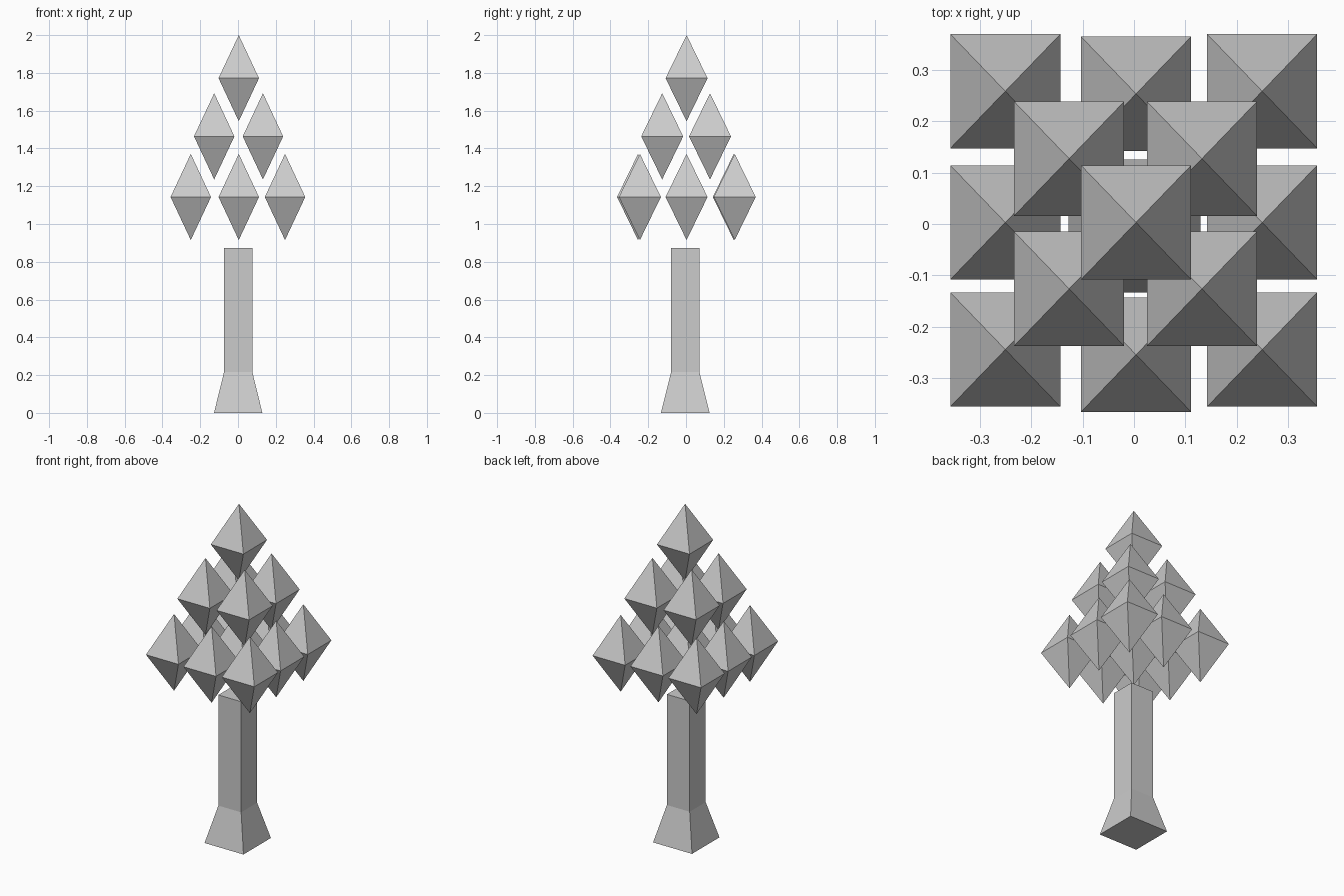
import bpy

if "Cube" in bpy.data.objects:
    bpy.data.objects.remove(bpy.data.objects["Cube"])


def make_object(name, verts, faces, location=(0, 0, 0)):
    mesh = bpy.data.meshes.new(name)
    mesh.from_pydata(verts, [], faces)
    mesh.update()
    obj = bpy.data.objects.new(name, mesh)
    obj.location = location
    bpy.context.collection.objects.link(obj)
    return obj


def square_ring(hx, hy, z):
    return [(-hx, -hy, z), (hx, -hy, z), (hx, hy, z), (-hx, hy, z)]


# Trunk: square column with a flared foot
verts = (square_ring(0.128, 0.129, 0) + square_ring(0.075, 0.075, 0.216)
         + square_ring(0.075, 0.075, 0.874))
faces = [(3, 2, 1, 0), (8, 9, 10, 11)]
for r in (0, 4):
    for i in range(4):
        j = (i + 1) % 4
        faces.append((r + i, r + j, r + 4 + j, r + 4 + i))
make_object("trunk", verts, faces, (0.001, -0.004, 0))

# Leaf cluster: square bipyramid
HX, HY, HZ = 0.107, 0.111, 0.228
leaf_verts = square_ring(HX, HY, 0) + [(0, 0, HZ), (0, 0, -HZ)]
leaf_faces = []
for i in range(4):
    j = (i + 1) % 4
    leaf_faces += [(i, j, 4), (j, i, 5)]


def leaf(name, x, y, z):
    make_object(name, leaf_verts, leaf_faces, (x, y, z))


# Top tier
leaf("leaf_top", 0.004, 0.003, 1.772)

# Middle tier, 2 x 2
for x in (-0.126, 0.132):
    for y in (-0.126, 0.127):
        leaf("leaf_middle", x, y, 1.464)

# Bottom tier, 3 x 3 with the side leaves slightly offset from the corners
for x in (-0.25, 0.004, 0.249):
    side = abs(x) < 0.1
    for y in (-0.254 if side else -0.244, 0.003, 0.253 if side else 0.258):
        leaf("leaf_bottom", x, y, 1.143)
